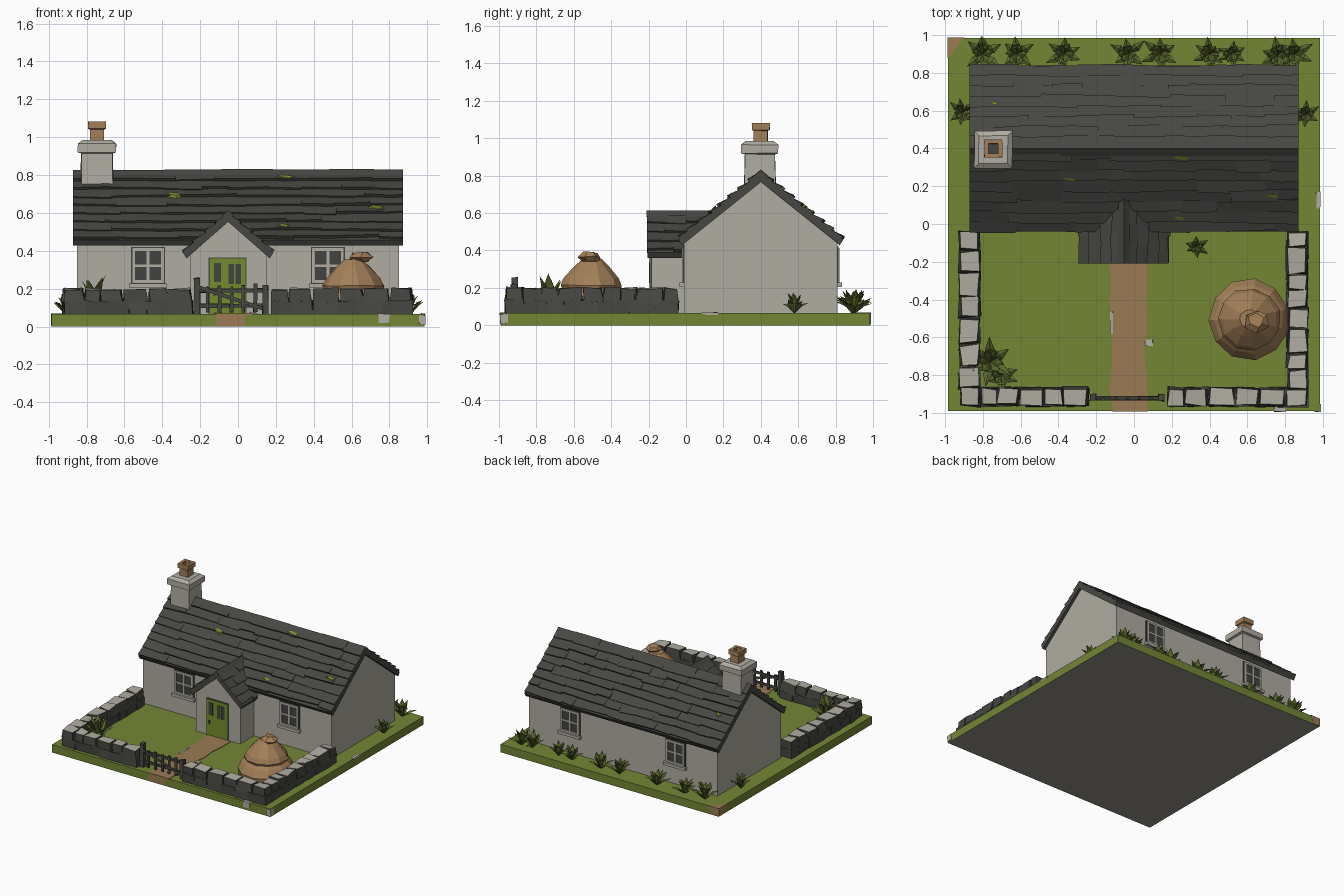
import bpy, bmesh, math, random
from mathutils import Vector as V

if "Cube" in bpy.data.objects:
    bpy.data.objects.remove(bpy.data.objects["Cube"])

random.seed(4)
J = random.uniform


def mat(name, r, g, b):
    m = bpy.data.materials.new(name)
    m.diffuse_color = (r, g, b, 1)
    m.use_nodes = True
    m.node_tree.nodes["Principled BSDF"].inputs["Base Color"].default_value = m.diffuse_color
    return m


SLATE = mat("dark slate", 0.062, 0.063, 0.055)
STONE = mat("pale stone", 0.435, 0.415, 0.36)
GRASS = mat("grass green", 0.172, 0.238, 0.034)
LEAF = mat("leaf green", 0.105, 0.140, 0.028)
EARTH = mat("earth brown", 0.325, 0.195, 0.088)
STRAW = mat("straw brown", 0.37, 0.215, 0.098)
DOOR = mat("door green", 0.175, 0.26, 0.025)
GLASS = mat("dark glass", 0.055, 0.057, 0.050)
UNDER = mat("underside grey", 0.29, 0.28, 0.25)


def finish(name, bm, *mats, rule=None):
    bmesh.ops.recalc_face_normals(bm, faces=bm.faces[:])
    if rule:
        for f in bm.faces:
            f.material_index = rule(f.normal, f.calc_center_median())
    me = bpy.data.meshes.new(name)
    bm.to_mesh(me)
    bm.free()
    for m in mats:
        me.materials.append(m)
    ob = bpy.data.objects.new(name, me)
    bpy.context.collection.objects.link(ob)
    return ob


def skin(bm, rings):
    """Closed solid through rings with equal point counts."""
    vs = [[bm.verts.new(p) for p in r] for r in rings]
    n = len(vs[0])
    for a, b in zip(vs, vs[1:]):
        for i in range(n):
            bm.faces.new((a[i], a[(i + 1) % n], b[(i + 1) % n], b[i]))
    bm.faces.new(vs[0][::-1])
    bm.faces.new(vs[-1])


def box(bm, x0, x1, y0, y1, z0, z1, j=0, taper=1):
    cx, cy = (x0 + x1) / 2, (y0 + y1) / 2
    rings = []
    for z, t in ((z0, 1), (z1, taper)):
        rings.append([(cx + (x - cx) * t + J(-j, j), cy + (y - cy) * t + J(-j, j), z + J(-j, j))
                      for x, y in ((x0, y0), (x1, y0), (x1, y1), (x0, y1))])
    skin(bm, rings)


def boxes(name, m, *specs, **kw):
    bm = bmesh.new()
    for s in specs:
        box(bm, *s, **kw)
    return finish(name, bm, m)


def loft(bm, cx, cy, prof, n, j=0):
    """Rings from (z, radius) pairs; for n = 4 the radius is the half width."""
    k = math.sqrt(2) if n == 4 else 1
    skin(bm, [[(cx + r * k * math.cos(math.tau * (i + .5) / n) + J(-j, j),
                cy + r * k * math.sin(math.tau * (i + .5) / n) + J(-j, j), z + J(-j, j) * .5)
               for i in range(n)] for z, r in prof])


def prism(name, m, pts, a, b, axis):
    bm = bmesh.new()
    skin(bm, [[(t, p, q) if axis == 'x' else (p, t, q) for p, q in pts] for t in (a, b)])
    return finish(name, bm, m)


def slates(name, start, along, down, length, run, rows, wmin, wmax, h):
    """Overlapping rows of wedge-shaped slates on a slope."""
    bm = bmesh.new()
    along, down = V(along).normalized(), V(down).normalized()
    nrm = along.cross(down)
    nrm = nrm if nrm.z > 0 else -nrm
    d = run / rows
    for r in range(rows):
        u = 0
        while u < length:
            w = J(wmin, wmax)
            e = length if u + w > length - wmin * .6 else u + w
            s0, s1, hh = r * d, (r + 1) * d + J(-.006, .01), h * J(.5, 1.1)
            c = [(u, s0, .003), (e, s0, .003), (e, s1 + J(-.01, .01), hh), (u, s1, hh)]
            skin(bm, [[V(start) + along * x + down * s + nrm * z for x, s, z in c],
                      [V(start) + along * x + down * s - nrm * .008 for x, s, z in c]])
            u = e
    return finish(name, bm, SLATE)


# ground plate: grass with a grey underside, path, corner patch, loose stones
bm = bmesh.new()
box(bm, -.985, .985, -.99, .985, 0, .065)
finish("ground", bm, GRASS, UNDER, rule=lambda n, c: int(n.z < -.5))
bm = bmesh.new()
L = [(-.12 + J(-.012, .012), -.992 + .8 * i / 7) for i in range(8)]
R = [(.06 + J(-.015, .015), -.992 + .8 * i / 7) for i in range(8)]
skin(bm, [[(x, y, z) for x, y in L + R[::-1]] for z in (.06, .069)])
box(bm, -.115, .04, -.993, -.97, .002, .068)
finish("path", bm, EARTH)
bm = bmesh.new()
skin(bm, [[(-.988, .988, z), (-.93 + z * .5, .988, z), (-.988, .93 - z * .8, z)] for z in (.003, .068)])
finish("bare_corner", bm, EARTH)
boxes("loose_stones", STONE, (.74, .80, -.993, -.965, .02, .067), (-.125, -.11, -.58, -.46, .06, .072),
      (.06, .1, -.645, -.61, .06, .072), (.965, .985, .08, .17, .055, .068), (.955, .988, -.993, -.95, .01, .06), j=.003)

# house body and main roof
prism("house_walls", STONE, [(-.01, .05), (.81, .05), (.81, .445), (.4, .78), (-.01, .445)], -.85, .85, 'x')
prism("main_roof", SLATE, [(-.04, .457), (.4, .812), (.84, .457), (.822, .427), (.4, .765), (-.022, .427)],
      -.872, .872, 'x')
slates("front_slates", (-.872, .4, .812), (1, 0, 0), (0, -.44, -.355), 1.744, .555, 8, .1, .32, .019)
slates("back_slates", (-.872, .4, .812), (1, 0, 0), (0, .44, -.355), 1.744, .555, 8, .1, .32, .019)
bm = bmesh.new()
x = -.872
while x < .86:
    e = min(x + J(.2, .3), .872)
    z = .832 + J(-.006, .004)
    skin(bm, [[(t, .36, z - .034), (t, .4, z), (t, .44, z - .034), (t, .4, z - .03)] for t in (x, e)])
    x = e
finish("ridge_slates", bm, SLATE)

# moss flecks on the slopes (x, y)
bm = bmesh.new()
for x, y, w in ((-.34, .235, .04), (.24, .03, .03), (.73, .15, .04), (.25, .35, .05), (-.74, .64, .02)):
    s = -1 if y < .4 else 1
    z = .834 - abs(y - .4) * .807
    skin(bm, [[(x - w, y, z + t), (x - w * .3, y + .01, z + t - s * .008), (x + w, y, z + t),
               (x + w * .4, y - .012, z + t + s * .0096)] for t in (-.015, .001)])
finish("roof_moss", bm, DOOR)

# porch
PX = -.052
prism("porch_walls", STONE, [(-.25, .05), (.15, .05), (.15, .40), (PX, .565), (-.25, .40)], -.185, .02, 'y')
prism("porch_roof", SLATE, [(-.29, .39), (PX, .595), (.186, .39), (.168, .36), (PX, .553), (-.272, .36)],
      -.205, .12, 'y')
for side, sx in (("left", -1), ("right", 1)):
    slates("porch_slates_" + side, (PX, -.208, .595), (0, 1, 0), (sx * .238, 0, -.205), .33, .302, 4, .08, .18, .016)
prism("porch_ridge", SLATE, [(PX - .03, .585), (PX, .615), (PX + .03, .585), (PX, .58)], -.21, .13, 'y')

# door with framed glass and latch
boxes("door_frame", SLATE, (-.155, .045, -.19, -.18, .06, .365))
boxes("door", DOOR, (-.149, .039, -.194, -.18, .06, .359))
boxes("door_glass", GLASS, (-.128, -.09, -.197, -.19, .235, .335), (-.05, .016, -.197, -.19, .225, .33),
      (-.13, -.118, -.2, -.19, .16, .19))
boxes("door_bar", DOOR, (-.022, -.013, -.199, -.19, .225, .33))

# windows, front and back
for label, y, s in (("front", -.01, -1), ("back", .81, 1)):
    for side, cx in (("left", -.475), ("right", .475)):
        def slab(x0, x1, z0, z1, d):
            return (cx + x0, cx + x1, min(y, y + s * d), max(y, y + s * d), z0, z1)
        tag = "_" + label + "_" + side
        boxes("window_glass" + tag, GLASS, slab(-.09, .09, .225, .42, .005))
        boxes("window_frame" + tag, STONE, slab(-.083, -.068, .23, .414, .012), slab(.068, .083, .23, .414, .012),
              slab(-.083, .083, .399, .414, .012), slab(-.083, .083, .23, .246, .012),
              slab(-.008, .008, .23, .414, .011), slab(-.083, .083, .315, .328, .010))
        boxes("window_sill" + tag, STONE, slab(-.1, .1, .205, .228, .025))

# chimney and pot
bm = bmesh.new()
loft(bm, -.745, .395, [(.66, .087), (.915, .083), (.92, .1), (.965, .1), (.985, .075)], 4, .004)
finish("chimney", bm, STONE)
bm = bmesh.new()
loft(bm, -.745, .4, [(.97, .037), (1.04, .037), (1.045, .047), (1.082, .047), (1.082, .026), (1.01, .026)], 4, .002)
finish("chimney_pot", bm, STRAW, SLATE, rule=lambda n, c: int(n.z > .9 and c.z < 1.03))

# dry stone garden wall: dark sides, pale tops
bm = bmesh.new()
def wall(a, b, c0, c1, along_x):
    for z0, z1, tp, jit in ((.055, .135, 1, .006), (.125, .198, .86, .009)):
        t = a
        while t < b - .01:
            e = t + J(.08, .15)
            e = b if e > b - .05 else e
            span = (t, e, c0, c1) if along_x else (c0, c1, t, e)
            box(bm, *span, z0, z1, j=jit, taper=tp)
            t = e
wall(-.92, -.24, -.965, -.865, True)
wall(.175, .92, -.965, -.865, True)
wall(-.87, -.04, -.925, -.815, False)
wall(-.87, -.04, .81, .92, False)
finish("garden_wall", bm, SLATE, STONE, rule=lambda n, c: int(n.z > .75 and c.z > .16))

# gate: posts, rails, slats and brace
bm = bmesh.new()
for x in (-.215, .145):
    box(bm, x - .016, x + .016, -.935, -.9, .06, .255 if x < 0 else .215, j=.004)
for z in (.1, .18):
    box(bm, -.21, .145, -.924, -.912, z, z + .02, j=.003)
for i in range(5):
    x = -.16 + i * .063
    box(bm, x - .009, x + .009, -.93, -.92, .075, .215 + J(-.012, .012), j=.003)
skin(bm, [[(-.2, y, .215), (-.2, y, .195), (.13, y, .085), (.13, y, .105)] for y in (-.934, -.926)])
finish("gate", bm, SLATE)

# haystack with a tied tip
bm = bmesh.new()
loft(bm, .61, -.505, [(.06, .205), (.12, .215), (.175, .185), (.20, .16), (.215, .166), (.25, .15),
                      (.31, .095), (.355, .05)], 11, .005)
loft(bm, .65, -.515, [(.34, .04), (.365, .065), (.39, .045)], 6, .012)
finish("haystack", bm, STRAW)

# leafy tufts: (x, y, spread, height)
TUFTS = [(-.80, .90, .12, .13), (-.62, .90, .11, .11), (-.37, .90, .11, .11), (-.03, .90, .11, .12),
         (.14, .90, .11, .12), (.40, .90, .10, .11), (.52, .90, .09, .11), (.76, .89, .11, .12), (.85, .90, .11, .13),
         (-.91, .59, .085, .11), (.91, .58, .085, .11), (.33, -.12, .07, .06), (-.76, -.73, .13, .21), (-.70, -.80, .11, .12)]
bm = bmesh.new()
for x, y, r, h in TUFTS:
    for i in range(12):
        a = math.tau * i / 12 + J(-.2, .2)
        k = J(.75, 1.05) * (1 if i % 2 else .55)
        up = h * (J(.45, .75) if i % 2 else J(.85, 1.05))
        o, d, p = V((x, y, .06)), V((math.cos(a), math.sin(a), 0)), V((-math.sin(a), math.cos(a), 0))
        m = o + d * r * k * .5 + V((0, 0, up * .7))
        t = o + d * r * k + V((0, 0, up))
        pts = [o, m + p * r * .2, m - p * r * .2, m + V((0, 0, .012)), t]
        for q in pts:
            q.x, q.y = max(-.99, min(.99, q.x)), max(-.99, min(.995, q.y))
        b, l, rr, c, t = [bm.verts.new(q) for q in pts]
        for f in ((b, l, c), (b, c, rr), (l, t, c), (c, t, rr), (b, rr, l), (l, rr, t)):
            bm.faces.new(f)
finish("leafy_tufts", bm, LEAF)
